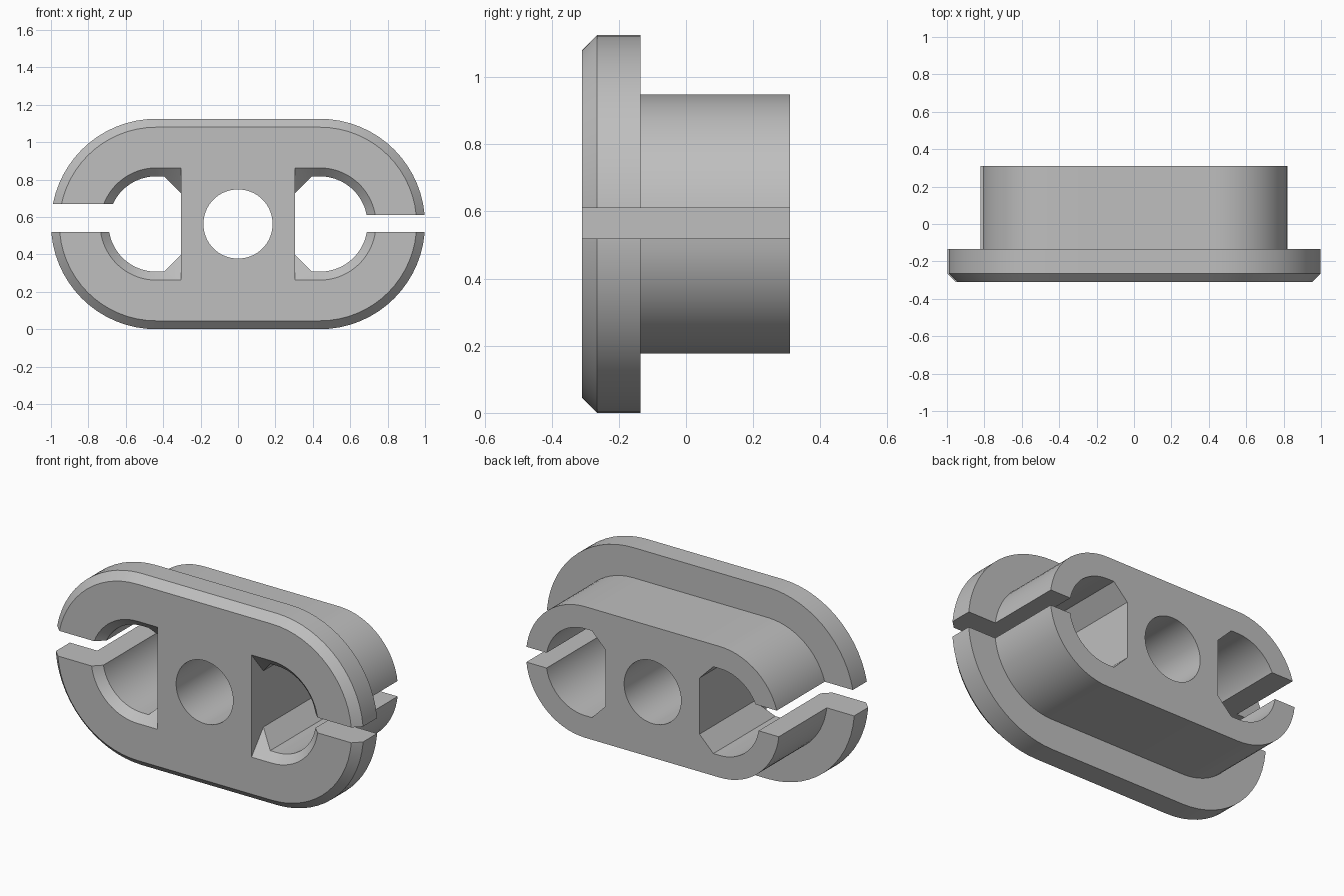
import bpy, bmesh, math

cube = bpy.data.objects.get("Cube")
if cube:
    bpy.data.objects.remove(cube, do_unlink=True)

MID = 0.5625      # height of the centre line
ARC_X = 0.4375    # centres of the rounded ends
FRONT, STEP, BACK = -0.31, -0.135, 0.31
CHAMFER = 0.045
WALL = 0.305      # flat inner wall of the side openings

grey = bpy.data.materials.new("light_grey")
grey.use_nodes = True
colour = (0.52, 0.52, 0.52, 1)
grey.diffuse_color = colour
grey.node_tree.nodes["Principled BSDF"].inputs["Base Color"].default_value = colour


def arc(cx, radius, start, end, steps=32):
    """Points (x, z) on an arc about the centre line."""
    angles = [math.radians(start + (end - start) * i / steps) for i in range(steps + 1)]
    return [(cx + radius * math.cos(a), MID + radius * math.sin(a)) for a in angles]


def stadium(radius):
    return arc(ARC_X, radius, -90, 90) + arc(-ARC_X, radius, 90, 270)


def opening(radius, side, cut=0.0):
    """D shape with its flat towards the middle and optional cut corners."""
    pts = arc(ARC_X, radius, -90, 90)
    if cut:
        pts += [(WALL + cut, MID + radius), (WALL, MID + radius - cut),
                (WALL, MID - radius + cut), (WALL + cut, MID - radius)]
    else:
        pts += [(WALL, MID + radius), (WALL, MID - radius)]
    return [(side * x, z) for x, z in pts]


def hull(name, *rings):
    """Convex solid around profiles, each given as (points, y)."""
    bm = bmesh.new()
    for pts, y in rings:
        for x, z in pts:
            bm.verts.new((x, y, z))
    bmesh.ops.remove_doubles(bm, verts=bm.verts, dist=1e-5)
    result = bmesh.ops.convex_hull(bm, input=bm.verts)
    loose = [v for v in bm.verts if not v.link_faces]
    bmesh.ops.delete(bm, geom=loose, context='VERTS')
    bmesh.ops.dissolve_limit(bm, angle_limit=0.002, verts=bm.verts, edges=bm.edges)
    bmesh.ops.recalc_face_normals(bm, faces=bm.faces)
    mesh = bpy.data.meshes.new(name)
    bm.to_mesh(mesh)
    bm.free()
    mesh.materials.append(grey)
    obj = bpy.data.objects.new(name, mesh)
    bpy.context.collection.objects.link(obj)
    return obj


def combine(target, tool, operation):
    bpy.context.view_layer.objects.active = target
    mod = target.modifiers.new(operation.lower(), 'BOOLEAN')
    mod.operation, mod.solver, mod.object = operation, 'EXACT', tool
    bpy.ops.object.modifier_apply(modifier=mod.name)
    bpy.data.objects.remove(tool, do_unlink=True)


# Chamfered flange joined to the narrower barrel behind it
body = hull("flanged_bushing",
            (stadium(MID - CHAMFER), FRONT),
            (stadium(MID), FRONT + CHAMFER),
            (stadium(MID), STEP))
barrel = hull("barrel", (stadium(0.385), STEP - 0.06), (stadium(0.385), BACK))
combine(body, barrel, 'UNION')

# Round hole through the middle
bore = arc(0, 0.185, 0, 360, 64)
combine(body, hull("bore_cutter", (bore, -1), (bore, 1)), 'DIFFERENCE')

# Side openings, each with a flared mouth and a slit to the outside
for side, slit_top in ((1, 0.61), (-1, 0.67)):
    inner = opening(0.255, side, 0.09)
    shaft = hull("shaft_cutter", (inner, FRONT - 0.1), (inner, BACK + 0.1))
    combine(body, shaft, 'DIFFERENCE')
    tips = [(side * WALL, MID + 0.165), (side * WALL, MID - 0.165)]
    mouth = hull("mouth_cutter",
                 (opening(0.30 + 0.001, side), FRONT - 0.001),
                 (arc(side * ARC_X, 0.255, 90 - 90 * side - 90, 90 - 90 * side + 90), FRONT + CHAMFER),
                 ([(side * (WALL + 0.09), MID + s * 0.255) for s in (1, -1)], FRONT + CHAMFER),
                 (tips, FRONT + 0.11))
    combine(body, mouth, 'DIFFERENCE')
    slit = [(side * x, z) for x in (0.55, 1.2) for z in (0.52, slit_top)]
    combine(body, hull("slit_cutter", (slit, -1), (slit, 1)), 'DIFFERENCE')

# Smooth curved walls while keeping the edges crisp
bpy.ops.object.select_all(action='DESELECT')
body.select_set(True)
bpy.context.view_layer.objects.active = body
bpy.ops.object.shade_smooth_by_angle(angle=math.radians(25))
